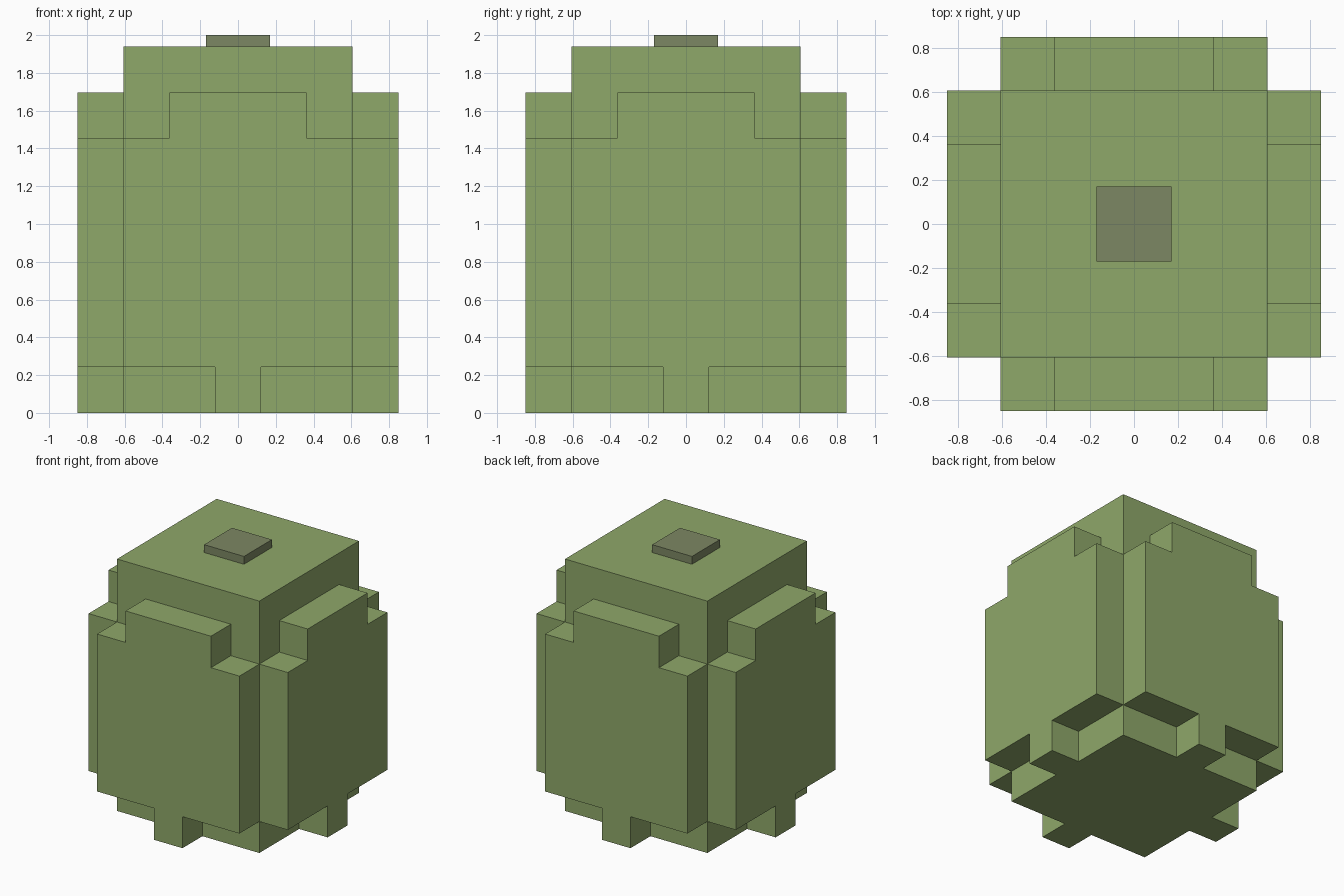
import bpy, bmesh, math
from mathutils import Matrix

if "Cube" in bpy.data.objects:
    bpy.data.objects.remove(bpy.data.objects["Cube"])

U = 2 / 8.25  # one block unit


def material(name, rgb):
    m = bpy.data.materials.new(name)
    m.diffuse_color = (*rgb, 1)
    m.use_nodes = True
    m.node_tree.nodes["Principled BSDF"].inputs["Base Color"].default_value = m.diffuse_color
    return m


GREEN = material("leaf green", (0.275, 0.392, 0.144))
STEM = material("dull olive", (0.202, 0.242, 0.125))


def add_object(name, bm, mat):
    bmesh.ops.recalc_face_normals(bm, faces=bm.faces)
    mesh = bpy.data.meshes.new(name)
    bm.to_mesh(mesh)
    bm.free()
    mesh.materials.append(mat)
    obj = bpy.data.objects.new(name, mesh)
    bpy.context.collection.objects.link(obj)
    return obj


def box(name, half, z0, z1, mat):
    bm = bmesh.new()
    bmesh.ops.create_cube(bm, size=1)
    for v in bm.verts:
        v.co = (v.co.x * 2 * half, v.co.y * 2 * half, z0 if v.co.z < 0 else z1)
    return add_object(name, bm, mat)


def panel(name, angle):
    # stepped outline: narrow foot, wide middle, raised top
    right = [(0.5, 0), (0.5, 1), (2.5, 1), (2.5, 6), (1.5, 6), (1.5, 7)]
    outline = right + [(-x, z) for x, z in reversed(right)]
    bm = bmesh.new()
    face = bm.faces.new([bm.verts.new((x * U, -2.5 * U, z * U)) for x, z in outline])
    ext = bmesh.ops.extrude_face_region(bm, geom=[face], use_keep_orig=True)
    moved = [g for g in ext["geom"] if isinstance(g, bmesh.types.BMVert)]
    bmesh.ops.translate(bm, verts=moved, vec=(0, -U, 0))
    bmesh.ops.transform(bm, matrix=Matrix.Rotation(angle, 4, "Z"), verts=bm.verts)
    return add_object(name, bm, GREEN)


# central body and the stem stub on top
box("body", 2.5 * U, 0, 8 * U, GREEN)
box("stem", 0.7 * U, 8 * U, 8.25 * U, STEM)

# one stepped panel on each side
for i, side in enumerate(("front", "right", "back", "left")):
    panel(side + "_panel", i * math.pi / 2)
